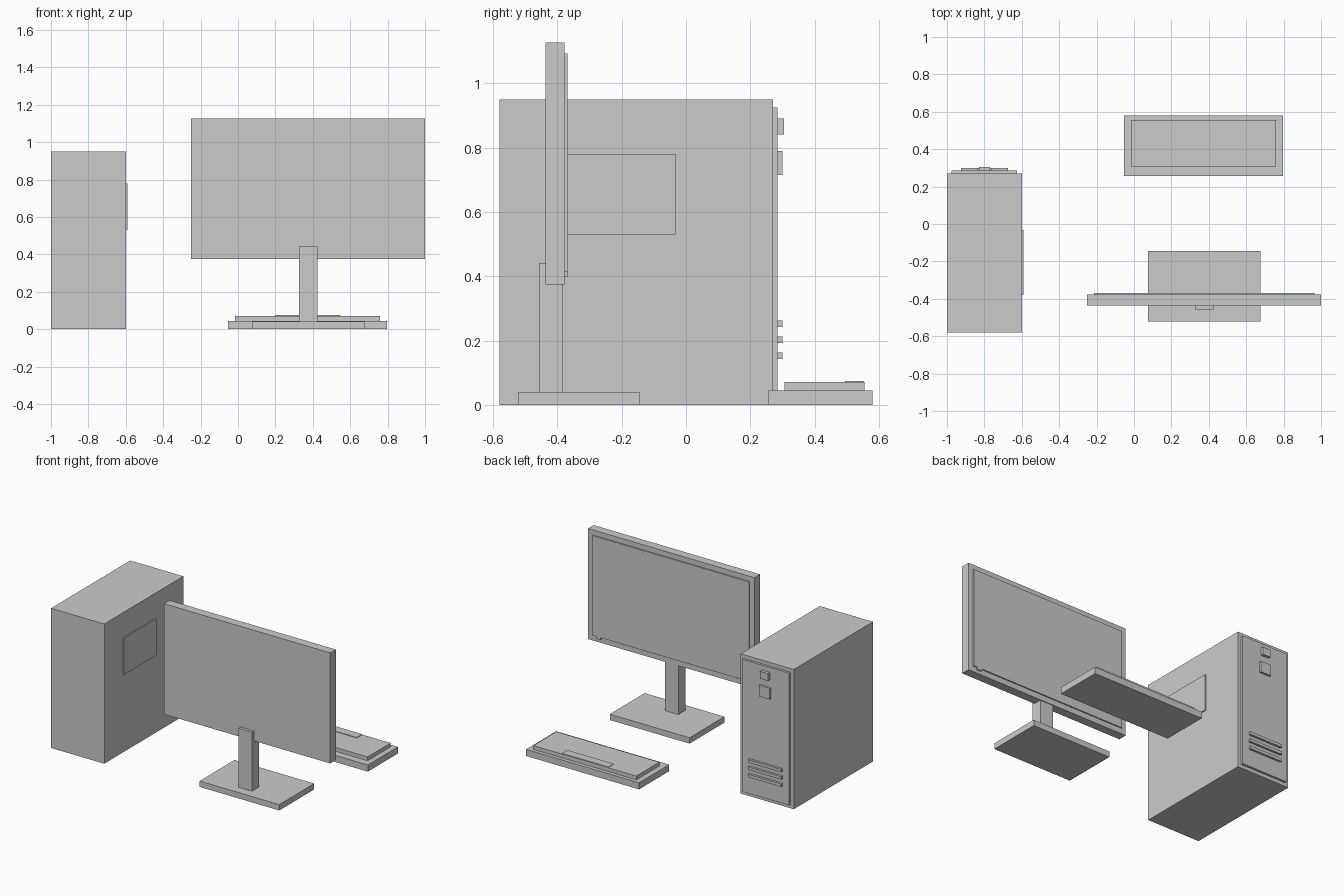
import bpy
import bmesh


def box(name, x, y, z):
    """Box from (min, max) ranges on each axis."""
    bm = bmesh.new()
    bmesh.ops.create_cube(bm, size=1)
    for v in bm.verts:
        for i, (lo, hi) in enumerate((x, y, z)):
            v.co[i] = hi if v.co[i] > 0 else lo
    mesh = bpy.data.meshes.new(name)
    bm.to_mesh(mesh)
    bm.free()
    obj = bpy.data.objects.new(name, mesh)
    bpy.context.collection.objects.link(obj)
    return obj


# Computer tower with its face plate and side panel
box("tower_case", (-1, -0.6), (-0.58, 0.27), (0, 0.95))
box("tower_face_plate", (-0.975, -0.625), (0.265, 0.285), (0.025, 0.925))
box("tower_side_panel", (-0.605, -0.592), (-0.38, -0.032), (0.53, 0.78))

# Buttons and vent bars on the face plate
box("power_button", (-0.83, -0.77), (0.28, 0.305), (0.84, 0.89))
box("drive_button", (-0.84, -0.76), (0.28, 0.3), (0.715, 0.79))
for i in range(3):
    z = 0.143 + 0.05 * i
    box(f"vent_bar_{i + 1}", (-0.925, -0.675), (0.28, 0.3), (z, z + 0.02))

# Monitor
box("monitor_body", (-0.25, 1), (-0.437, -0.377), (0.375, 1.127))
box("monitor_screen", (-0.215, 0.965), (-0.38, -0.369), (0.413, 1.092))
box("monitor_light", (0.9, 0.935), (-0.38, -0.369), (0.398, 0.413))

# Monitor stand
box("stand_neck", (0.325, 0.425), (-0.457, -0.382), (0.04, 0.442))
box("stand_base", (0.075, 0.675), (-0.52, -0.145), (0, 0.04))

# Keyboard
box("keyboard_body", (-0.053, 0.797), (0.257, 0.58), (0, 0.045))
box("keyboard_keys", (-0.015, 0.76), (0.307, 0.555), (0.04, 0.071))
box("space_bar", (0.197, 0.547), (0.495, 0.553), (0.065, 0.075))
